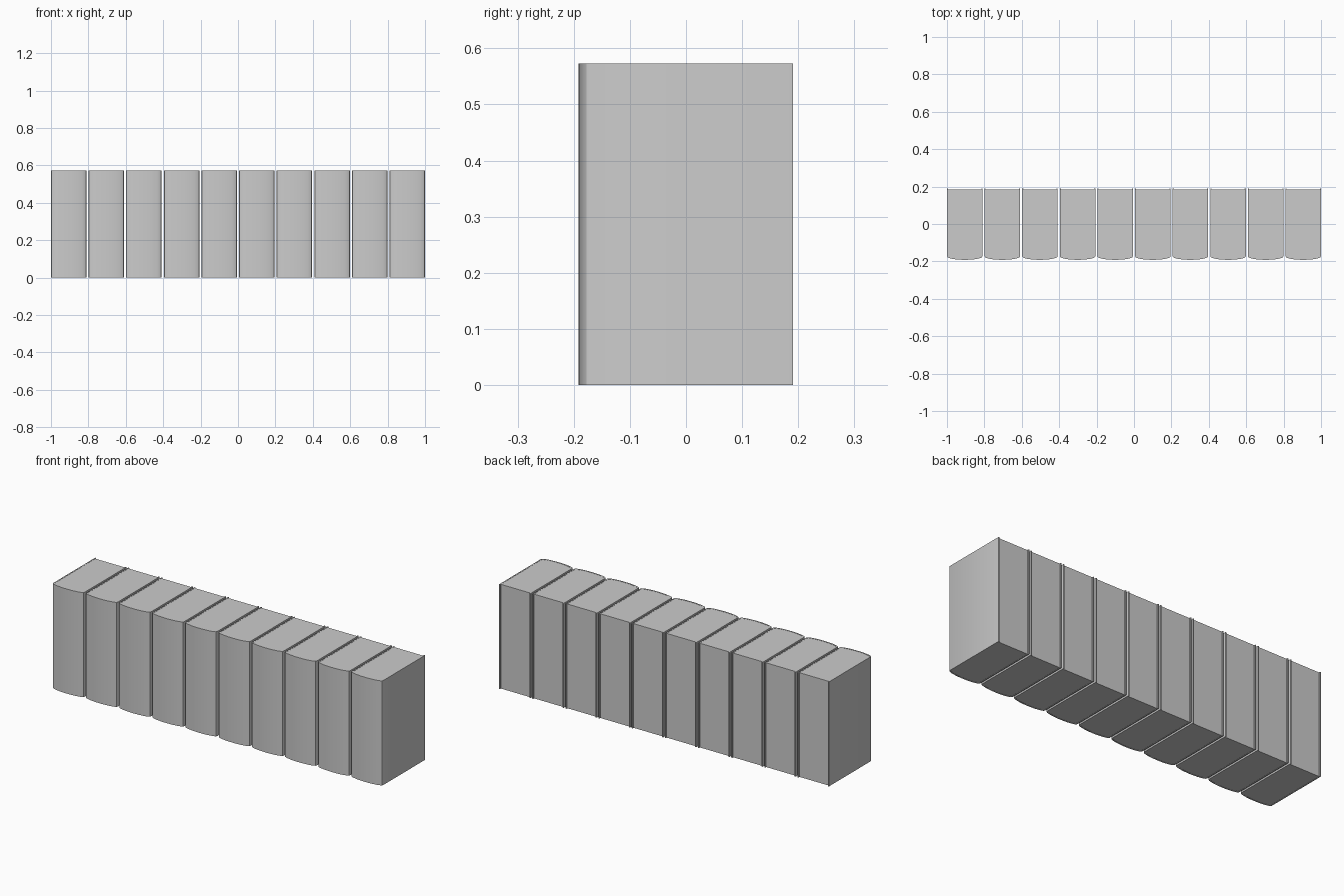
import bpy, bmesh

if "Cube" in bpy.data.objects:
    bpy.data.objects.remove(bpy.data.objects["Cube"])

COUNT = 10
WIDTH = 0.19            # thickness of one book
PITCH = (2 - WIDTH) / (COUNT - 1)
HEIGHT = 0.573
BACK = 0.191            # rear edge of the cover boards
BOARD = 0.006           # board thickness

# Half of the rounded spine outline, from the side to the middle
SPINE = [(0.095, -0.172), (0.092, -0.1775), (0.085, -0.1815), (0.07, -0.1855),
         (0.048, -0.189), (0.024, -0.191), (0.0, -0.1915)]


def spine_curve(inset):
    """Full spine outline, right to left, shrunk by the board thickness."""
    k = (WIDTH / 2 - inset) / (WIDTH / 2)
    right = [(x * k, y + inset) for x, y in SPINE]
    return right + [(-x, y) for x, y in reversed(right[:-1])]


def prism(name, outline, z0, z1, x):
    """Extrude a flat outline upwards into a solid object."""
    bm = bmesh.new()
    face = bm.faces.new([bm.verts.new((px, py, z0)) for px, py in outline])
    top = bmesh.ops.extrude_face_region(bm, geom=[face], use_keep_orig=True)
    verts = [g for g in top["geom"] if isinstance(g, bmesh.types.BMVert)]
    bmesh.ops.translate(bm, verts=verts, vec=(0, 0, z1 - z0))
    bmesh.ops.recalc_face_normals(bm, faces=bm.faces)
    mesh = bpy.data.meshes.new(name)
    bm.to_mesh(mesh)
    bm.free()
    obj = bpy.data.objects.new(name, mesh)
    obj.location.x = x
    bpy.context.collection.objects.link(obj)
    obj.select_set(True)
    bpy.context.view_layer.objects.active = obj
    return obj


outer, inner = spine_curve(0), spine_curve(BOARD)
half, inside = WIDTH / 2, WIDTH / 2 - BOARD

# Wrap-around cover: two boards joined by the rounded spine
cover = ([(half, BACK)] + outer + [(-half, BACK), (-inside, BACK)]
         + inner[::-1] + [(inside, BACK)])

# Page block, set slightly in from the rear edge of the boards
pages = [(inside, BACK - 0.007)] + inner + [(-inside, BACK - 0.007)]

# Row of books
for i in range(COUNT):
    x = -1 + half + i * PITCH
    prism(f"book_cover_{i + 1}", cover, 0, HEIGHT, x)
    prism(f"book_pages_{i + 1}", pages, 0.001, HEIGHT - 0.001, x)

bpy.ops.object.shade_smooth_by_angle()
